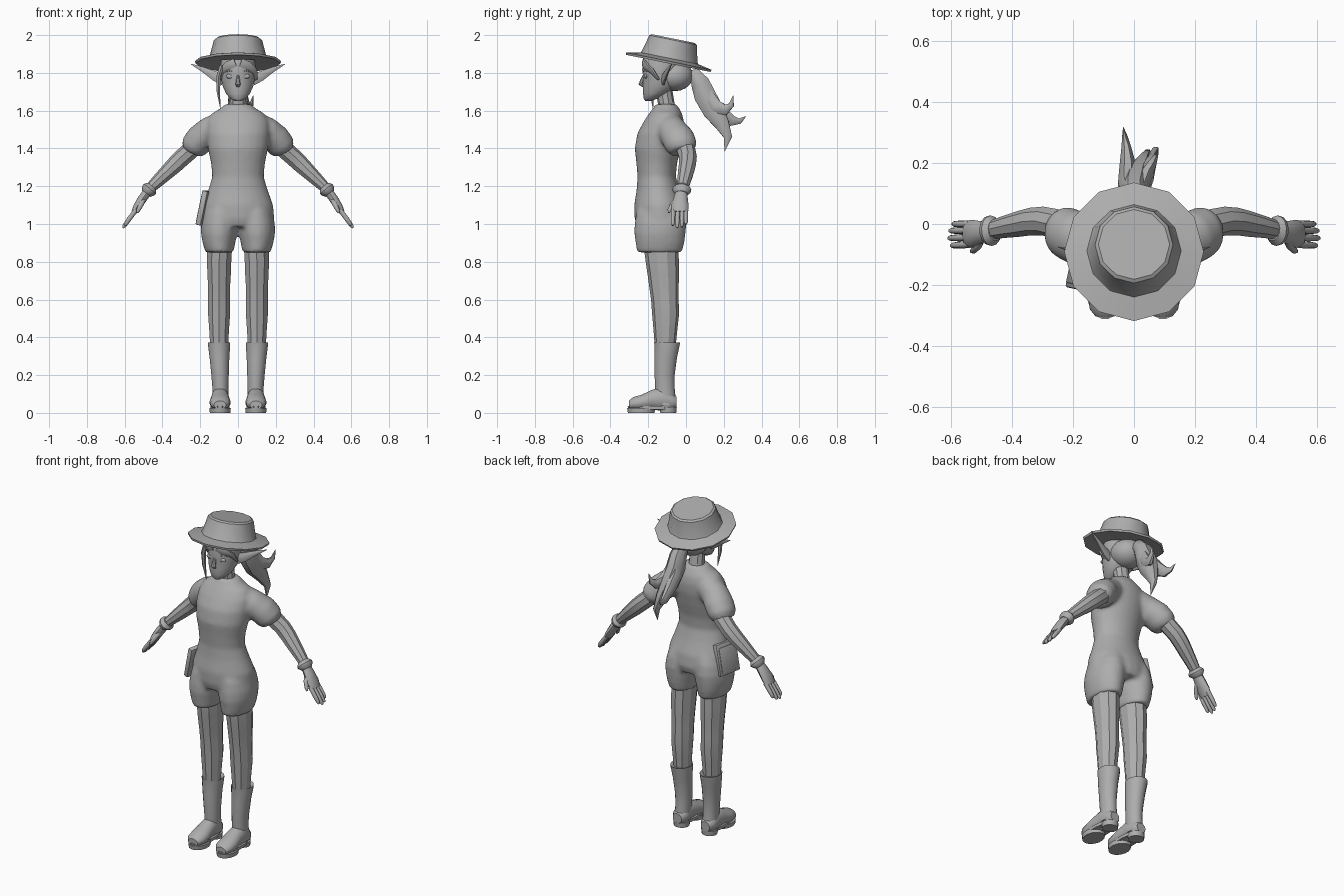
import bpy, bmesh, math
from mathutils import Vector, Matrix

GREY = bpy.data.materials.new("grey")
GREY.diffuse_color = (.42, .42, .42, 1)

def finish(name, bm, mirror=False, smooth=40):
    bmesh.ops.recalc_face_normals(bm, faces=bm.faces)
    me = bpy.data.meshes.new(name)
    bm.to_mesh(me)
    bm.free()
    me.materials.append(GREY)
    ob = bpy.data.objects.new(name, me)
    bpy.context.collection.objects.link(ob)
    if mirror:
        ob.modifiers.new("mirror", 'MIRROR')
    if smooth:
        bpy.ops.object.select_all(action='DESELECT')
        ob.select_set(True)
        bpy.context.view_layer.objects.active = ob
        bpy.ops.object.shade_smooth_by_angle(angle=math.radians(smooth))
    return ob

def loft(bm, pts, sides=16, ref=(0, 1, 0), axis=None, turn=.5):
    """Skin ellipses (x, y, z, half width, half depth along ref) along a path."""
    P = [Vector(p[:3]) for p in pts]
    rings = []
    for i, p in enumerate(pts):
        t = Vector(axis) if axis else P[min(i + 1, len(P) - 1)] - P[max(i - 1, 0)]
        t.normalize()
        v = Vector(ref)
        v = (v - t * v.dot(t)).normalized()
        u = v.cross(t)
        rings.append([bm.verts.new(P[i] + u * p[3] * math.cos(a) + v * p[4] * math.sin(a))
                      for a in (2 * math.pi * (k + turn) / sides for k in range(sides))])
    for r, s in zip(rings, rings[1:]):
        for k in range(sides):
            n = (k + 1) % sides
            bm.faces.new((r[k], r[n], s[n], s[k]))
    bm.faces.new(rings[0])
    bm.faces.new(rings[-1])

def part(name, *paths, mirror=False, smooth=40, **kw):
    bm = bmesh.new()
    for p in paths:
        loft(bm, p, **kw)
    return finish(name, bm, mirror, smooth)

def ball(name, loc, size, mirror=False):
    bm = bmesh.new()
    bmesh.ops.create_uvsphere(bm, u_segments=16, v_segments=10, radius=1,
                              matrix=Matrix.Translation(loc) @ Matrix.Diagonal((*size, 1)))
    return finish(name, bm, mirror)

# Romper: torso, shorts and puffed sleeves fused into one smooth skin
bm = bmesh.new()
loft(bm, [(0, -.135, .985, .175, .125), (0, -.135, 1.03, .193, .138), (0, -.14, 1.1, .187, .135),
          (0, -.148, 1.18, .158, .114), (0, -.155, 1.25, .137, .102), (0, -.155, 1.32, .143, .108),
          (0, -.15, 1.4, .16, .122), (0, -.135, 1.48, .168, .123), (0, -.118, 1.54, .165, .108),
          (0, -.108, 1.585, .14, .088), (0, -.105, 1.615, .09, .068), (0, -.105, 1.635, .07, .056)],
     24, axis=(0, 0, 1))
for s in (1, -1):
    loft(bm, [(s * .098, -.14, .85, .075, .12), (s * .101, -.138, .9, .087, .13),
              (s * .1, -.138, .95, .097, .137), (s * .098, -.135, 1.0, .098, .138),
              (s * .092, -.135, 1.06, .09, .13), (s * .08, -.137, 1.12, .07, .11)], 20, axis=(0, 0, 1))
    loft(bm, [(s * .09, -.09, 1.52, .075, .075), (s * .15, -.07, 1.49, .078, .08),
              (s * .2, -.04, 1.45, .079, .088), (s * .23, -.025, 1.412, .075, .085),
              (s * .246, -.02, 1.382, .056, .065)], 20)
romper = finish("romper", bm, smooth=0)
rm = romper.modifiers.new("fuse", 'REMESH')
rm.mode, rm.voxel_size, rm.use_smooth_shade = 'VOXEL', .01, True
sm = romper.modifiers.new("soften", 'SMOOTH')
sm.factor, sm.iterations = .5, 12

# Faceted legs and arms
part("leg", [(.098, -.13, .95, .07, .09), (.098, -.13, .86, .069, .091), (.1, -.125, .79, .067, .087),
             (.1, -.12, .73, .065, .083), (.1, -.117, .67, .061, .078), (.1, -.112, .6, .061, .073),
             (.1, -.108, .52, .061, .071), (.1, -.109, .44, .055, .063), (.1, -.11, .36, .05, .056),
             (.1, -.11, .3, .045, .05)],
     sides=10, axis=(0, 0, 1), mirror=True, smooth=25)
part("arm", [(.2, -.01, 1.44, .05, .05), (.25, .0, 1.39, .049, .05), (.295, .01, 1.35, .048, .048),
             (.335, .008, 1.312, .046, .046), (.375, .0, 1.274, .041, .043), (.415, -.008, 1.236, .036, .038),
             (.455, -.017, 1.198, .03, .033), (.49, -.025, 1.16, .024, .028)],
     sides=9, mirror=True, smooth=25)

# Glove cuffs, palms, fingers and thumbs
part("cuff", [(.456, -.02, 1.197, .031, .035), (.468, -.022, 1.184, .043, .05),
              (.475, -.022, 1.175, .041, .049), (.486, -.024, 1.16, .027, .033)],
     sides=14, mirror=True)
hand = [[(.478, -.024, 1.172, .024, .03), (.505, -.028, 1.135, .025, .038),
         (.532, -.032, 1.095, .022, .046), (.55, -.032, 1.062, .016, .042)]]
for y, n in ((-.067, .88), (-.044, 1.0), (-.021, .95), (0, .8)):
    hand.append([(.54, y, 1.075, .013, .012), (.54 + .037 * n, y * 1.03, 1.075 - .05 * n, .013, .0115),
                 (.54 + .061 * n, y * 1.05, 1.075 - .084 * n, .011, .0095),
                 (.54 + .069 * n, y * 1.05, 1.075 - .095 * n, .005, .005)])
hand.append([(.498, -.04, 1.135, .014, .014), (.512, -.07, 1.105, .014, .014),
             (.527, -.087, 1.075, .011, .011), (.534, -.091, 1.06, .005, .005)])
part("hand", *hand, sides=10, mirror=True)

# Boots: open shaft, foot, sole and heel
part("boot_shaft", [(.095, -.105, .04, .045, .055), (.093, -.112, .13, .043, .053), (.095, -.113, .2, .047, .054),
                    (.098, -.108, .29, .053, .061), (.1, -.1, .36, .06, .068), (.1, -.1, .372, .06, .07),
                    (.1, -.1, .365, .052, .06)],
     sides=16, axis=(0, 0, 1), mirror=True)
part("boot_foot", [(.095, -.05, .055, .03, .03), (.095, -.075, .06, .046, .045), (.095, -.13, .075, .046, .065),
                   (.095, -.18, .07, .05, .053), (.095, -.235, .055, .056, .042), (.095, -.28, .05, .051, .034),
                   (.095, -.303, .042, .032, .022)],
     sides=16, ref=(0, 0, 1), axis=(0, -1, 0), mirror=True)
part("boot_sole", [(.095, -.237, .0, .055, .072), (.095, -.237, .026, .058, .076)],
     [(.095, -.094, .0, .045, .043), (.095, -.094, .03, .048, .046)],
     [(.095, -.18, .018, .05, .13), (.095, -.18, .036, .051, .131)],
     sides=16, axis=(0, 0, 1), mirror=True, smooth=30)

# Hip pouch with a raised panel
def slab(name, size, loc, rot, bev):
    bm = bmesh.new()
    bmesh.ops.create_cube(bm, size=1, matrix=Matrix.Translation(loc) @ rot @ Matrix.Diagonal((*size, 1)))
    bmesh.ops.bevel(bm, geom=bm.edges[:], offset=bev, segments=2, affect='EDGES', profile=.5)
    finish(name, bm)

ROT = Matrix.Rotation(math.radians(-12), 4, 'Z') @ Matrix.Rotation(math.radians(12), 4, 'Y')
OUT = ROT @ Vector((-.014, 0, -.005))
HIP = Vector((-.178, -.14, 1.085))
slab("hip_pouch", (.03, .15, .185), HIP, ROT, .006)
slab("pouch_panel", (.008, .12, .15), HIP + OUT, ROT, .003)

# Neck and head
part("neck", [(0, -.1, 1.59, .055, .05), (0, -.105, 1.64, .046, .044), (0, -.115, 1.7, .045, .044),
              (0, -.125, 1.75, .045, .045)], sides=10, axis=(0, 0, 1), smooth=25)
part("head", [(0, -.2, 1.652, .018, .016), (0, -.187, 1.664, .042, .037), (0, -.162, 1.69, .064, .066),
              (0, -.14, 1.73, .082, .09), (0, -.132, 1.775, .091, .095), (0, -.13, 1.82, .096, .104),
              (0, -.12, 1.87, .09, .1)], sides=20, axis=(0, 0, 1), smooth=50)

# Face
ball("eye", (.04, -.212, 1.782), (.024, .01, .013), True)
part("eyebrow", [(.015, -.225, 1.803, .004, .004), (.042, -.22, 1.812, .005, .005),
                 (.068, -.2, 1.806, .003, .003)], sides=6, ref=(0, 0, 1), mirror=True)
part("nose", [(0, -.222, 1.785, .008, .008), (0, -.234, 1.758, .011, .011), (0, -.24, 1.742, .014, .013),
              (0, -.226, 1.73, .01, .008)], sides=8)
part("lips", *[[(-.03, -.2, 1.704, .002, .002), (0, -.221, z, r, r), (.03, -.2, 1.704, .002, .002)]
               for z, r in ((1.709, .006), (1.698, .007))], sides=8, ref=(0, 0, 1))

# Long pointed ears
part("ear", [(.075, -.12, 1.765, .034, .012), (.12, -.112, 1.782, .028, .012), (.17, -.098, 1.81, .017, .009),
             (.215, -.085, 1.832, .009, .005), (.25, -.075, 1.847, .001, .001)],
     sides=8, mirror=True)

# Hair: back mass, fringe and loose lock
ball("back_hair", (0, -.06, 1.785), (.095, .098, .082))
part("fringe", [(.012, -.222, 1.85, .03, .012), (.05, -.215, 1.835, .03, .012), (.083, -.18, 1.81, .022, .012),
                (.096, -.145, 1.765, .008, .006)], sides=8, mirror=True)
part("side_lock", [(-.085, -.19, 1.84, .014, .016), (-.103, -.188, 1.78, .013, .016),
                   (-.104, -.18, 1.7, .01, .013), (-.093, -.175, 1.61, .001, .001)], sides=6)

# Ponytail: one thick tail splitting into curling tips
part("ponytail",
     [(.0, .0, 1.78, .03, .025), (.0, .045, 1.785, .045, .04), (.0, .075, 1.745, .054, .048),
      (.0, .1, 1.68, .062, .054), (.01, .145, 1.6, .06, .052), (.03, .19, 1.53, .042, .034),
      (.045, .222, 1.46, .024, .018), (.05, .205, 1.385, .001, .001)],
     [(-.01, .08, 1.74, .035, .03), (-.02, .125, 1.65, .046, .035), (-.02, .18, 1.59, .042, .03),
      (-.025, .245, 1.545, .03, .018), (-.03, .285, 1.545, .016, .01), (-.035, .318, 1.57, .001, .001)],
     [(.02, .1, 1.7, .035, .025), (.04, .155, 1.62, .042, .026), (.058, .21, 1.605, .03, .02),
      (.07, .24, 1.63, .016, .012), (.08, .25, 1.68, .001, .001)],
     sides=8, ref=(1, 0, 0), smooth=45)

# Hat: faceted brim and tapered crown, tipped back
bm = bmesh.new()
loft(bm, [(0, 0, .0, .14, .14), (0, 0, -.008, .225, .228), (0, 0, .004, .229, .232),
          (0, 0, .02, .155, .155), (0, 0, .03, .15, .15), (0, 0, .118, .128, .128), (0, 0, .126, .117, .117)],
     12, axis=(0, 0, 1), turn=0)
bm.transform(Matrix.Translation((0, -.092, 1.858)) @ Matrix.Rotation(math.radians(-11.5), 4, 'X'))
finish("hat", bm, smooth=35)
